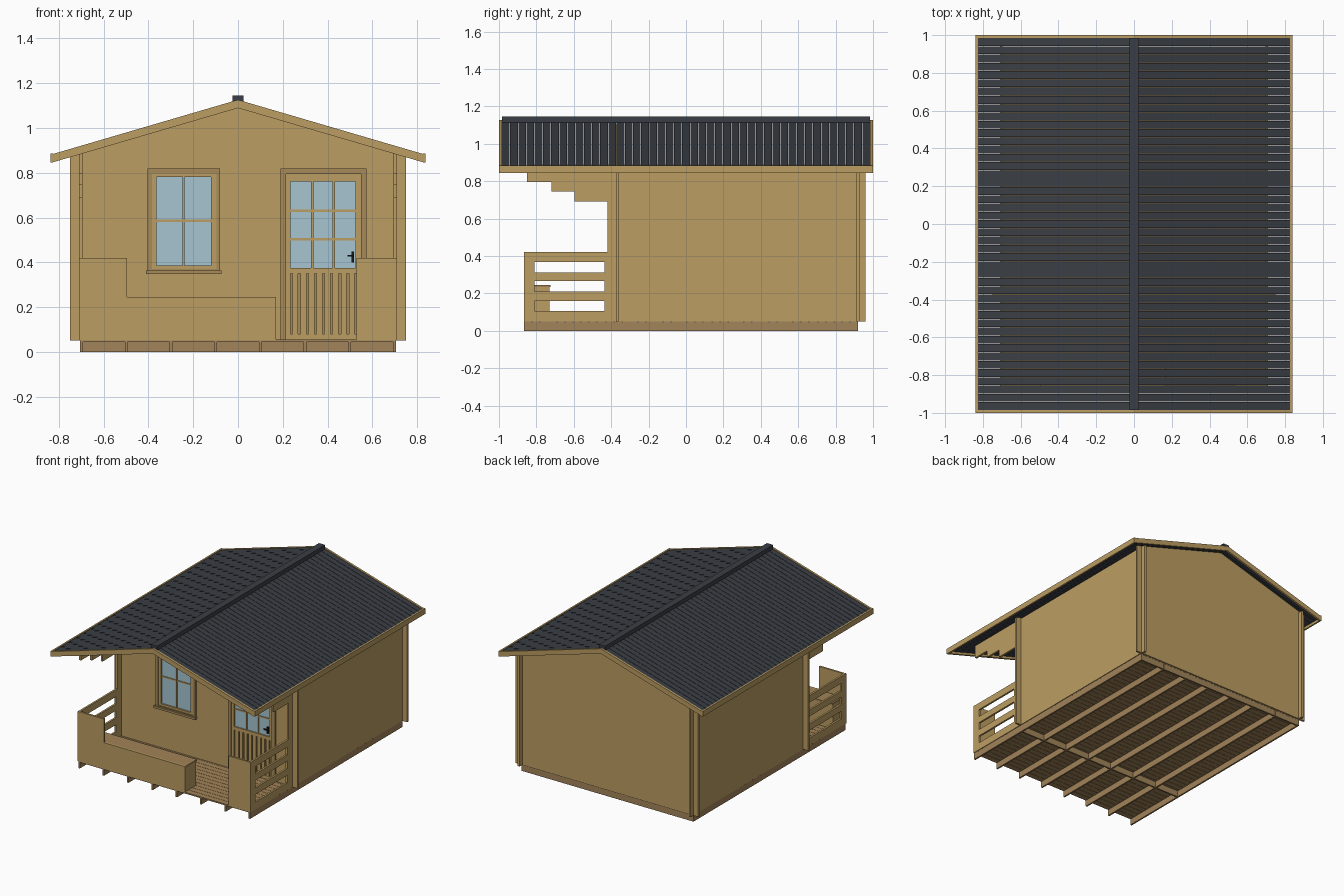
import bpy, bmesh
from mathutils import Matrix, Vector

if "Cube" in bpy.data.objects:
    bpy.data.objects.remove(bpy.data.objects["Cube"])


def material(name, rgb):
    m = bpy.data.materials.new(name)
    m.diffuse_color = (*rgb, 1)
    m.use_nodes = True
    m.node_tree.nodes["Principled BSDF"].inputs["Base Color"].default_value = m.diffuse_color
    return m


WOOD = material("wood", (0.50, 0.34, 0.125))
TRIM = material("trim_wood", (0.39, 0.26, 0.10))
DECK = material("deck_wood", (0.36, 0.23, 0.10))
ROOF = material("roof_dark", (0.042, 0.048, 0.058))
GLASS = material("glass", (0.38, 0.56, 0.64))
BLACK = material("black_metal", (0.01, 0.01, 0.012))


def add(name, mesh, mat):
    mesh.materials.append(mat)
    ob = bpy.data.objects.new(name, mesh)
    bpy.context.collection.objects.link(ob)
    return ob


def boxes(name, spans, mat):
    """One object from boxes given as (x0, x1, y0, y1, z0, z1)."""
    bm = bmesh.new()
    for x0, x1, y0, y1, z0, z1 in spans:
        c = Vector((x0 + x1, y0 + y1, z0 + z1)) / 2
        size = Matrix.Diagonal((x1 - x0, y1 - y0, z1 - z0, 1))
        bmesh.ops.create_cube(bm, size=1, matrix=Matrix.Translation(c) @ size)
    mesh = bpy.data.meshes.new(name)
    bm.to_mesh(mesh)
    bm.free()
    return add(name, mesh, mat)


def rect(u0, u1, v0, v1):
    return [(u0, v0), (u1, v0), (u1, v1), (u0, v1)]


def panel(name, loops, axis, at, thick, mat):
    """Flat sheet across an axis: first loop is the outline, the rest are holes."""
    cu = bpy.data.curves.new(name, 'CURVE')
    cu.dimensions, cu.fill_mode, cu.extrude = '2D', 'BOTH', thick / 2
    for loop in loops:
        sp = cu.splines.new('POLY')
        sp.points.add(len(loop) - 1)
        for p, (u, v) in zip(sp.points, loop):
            p.co = (u, v, 0, 1)
        sp.use_cyclic_u = True
    tmp = bpy.data.objects.new(name, cu)
    bpy.context.collection.objects.link(tmp)
    dg = bpy.context.evaluated_depsgraph_get()
    mesh = bpy.data.meshes.new_from_object(tmp.evaluated_get(dg))
    bpy.data.objects.remove(tmp)
    bpy.data.curves.remove(cu)
    if axis == 'Y':
        rot, off = Matrix(((1, 0, 0), (0, 0, -1), (0, 1, 0))), (0, at, 0)
    else:
        rot, off = Matrix(((0, 0, 1), (1, 0, 0), (0, 1, 0))), (at, 0, 0)
    mesh.transform(Matrix.Translation(off) @ rot.to_4x4())
    bm = bmesh.new()
    bm.from_mesh(mesh)
    bmesh.ops.remove_doubles(bm, verts=bm.verts, dist=1e-5)
    bmesh.ops.recalc_face_normals(bm, faces=bm.faces)
    for f in bm.faces:
        f.smooth = False
    bm.to_mesh(mesh)
    bm.free()
    mesh.materials.clear()
    return add(name, mesh, mat)


def repeat(ob, count, dy):
    mod = ob.modifiers.new("Array", 'ARRAY')
    mod.count = count
    mod.use_relative_offset = False
    mod.use_constant_offset = True
    mod.constant_offset_displace = (0, dy, 0)


def chevron(half, top, thick, slope=0.293):
    e = top - slope * half
    return [(-half, e), (-half, e - thick), (0, top - thick),
            (half, e - thick), (half, e), (0, top)]


# Floor frame: joists, cross beams and deck boards
boxes("floor_joists", [(x - .006, x + .006, -.865, .92, 0, .045)
                       for x in [-.699 + i * 1.398 / 7 for i in range(8)]], DECK)
boxes("floor_cross_beams", [(-.693, .693, y, y + .012, 0, .045)
                            for y in (-.372, .907)], DECK)
deck = boxes("deck_boards", [(-.705, .705, -.865, -.8235, .045, .055)], DECK)
repeat(deck, 41, .0436)

# Walls
WIN, DOOR = rect(-.385, -.095, .37, .795), rect(.215, .55, .055, .795)
gable = [(-.75, .05), (.75, .05), (.75, .884), (0, 1.104), (-.75, .884)]
panel("front_wall", [gable, WIN, DOOR], 'Y', -.3675, .015, WOOD)
panel("back_wall", [gable], 'Y', .92, .015, WOOD)
side = [(-.42, .05), (.96, .05), (.96, .89), (-.85, .89), (-.85, .795),
        (-.72, .795), (-.72, .745), (-.595, .745), (-.595, .69), (-.42, .69)]

# Side walls with stepped eave brackets, and porch railings
for s, label in ((-1, "left"), (1, "right")):
    panel(label + "_wall", [side], 'X', s * .7025, .015, WOOD)
    slots = [rect(-.81, -.435, z, z + .055) for z in (.105, .21, .313)]
    panel(label + "_railing", [rect(-.865, -.42, .05, .42)] + slots,
          'X', s * .7025, .014, WOOD)

# Porch front panels and bench
panel("porch_front_left", [[(-.71, .05), (.17, .05), (.17, .245), (-.495, .245),
                            (-.495, .42), (-.71, .42)]], 'Y', -.8585, .014, WOOD)
panel("porch_front_right", [rect(.53, .71, .05, .42)], 'Y', -.8585, .014, WOOD)
boxes("bench_body", [(-.695, .168, -.852, -.73, .055, .233)], WOOD)
boxes("bench_seat", [(-.695, .17, -.852, -.725, .233, .245)], DECK)

# Window
panel("window_frame", [rect(-.405, -.08, .36, .82), WIN], 'Y', -.378, .024, TRIM)
panel("window_sash", [WIN, rect(-.365, -.12, .385, .78)], 'Y', -.374, .02, WOOD)
boxes("window_sill", [(-.412, -.073, -.402, -.37, .348, .364)], TRIM)
boxes("window_glass", [(-.37, -.115, -.372, -.368, .38, .785)], GLASS)
boxes("window_bars", [(-.248, -.238, -.379, -.366, .385, .78),
                      (-.365, -.12, -.378, -.367, .58, .59)], WOOD)

# Door
panel("door_frame", [[(.19, .055), (.215, .055), (.215, .795), (.55, .795),
                      (.55, .055), (.575, .055), (.575, .82), (.19, .82)]],
      'Y', -.378, .024, TRIM)
panel("door_leaf", [DOOR, rect(.235, .525, .375, .76), rect(.235, .53, .08, .35)],
      'Y', -.372, .02, WOOD)
boxes("door_glass", [(.23, .53, -.372, -.368, .37, .765)], GLASS)
boxes("door_bars", [(x - .005, x + .005, -.379, -.366, .375, .76) for x in (.332, .428)]
      + [(.235, .525, -.378, -.367, z - .005, z + .005) for z in (.503, .63)], WOOD)
boxes("door_backing", [(.23, .535, -.369, -.364, .075, .355)], TRIM)
boxes("door_slats", [(.243 + i * .036, .269 + i * .036, -.38, -.368, .08, .35)
                     for i in range(8)], WOOD)
boxes("door_handle", [(.507, .519, -.392, -.38, .40, .448),
                      (.49, .519, -.4, -.392, .425, .433)], BLACK)

# Roof: narrow boards with gaps, ridge cap, barge boards and eave boards
board = panel("roof_boards", [chevron(.826, 1.122, .016)], 'Y', -.9636, .0412, ROOF)
repeat(board, 45, .0438)
boxes("ridge_cap", [(-.025, .025, -.985, .985, 1.112, 1.145)], ROOF)
for y, label in ((-.9925, "front"), (.9925, "back")):
    panel(label + "_barge_board", [chevron(.826, 1.126, .037)], 'Y', y, .015, WOOD)
boxes("eave_boards", [(-.838, -.826, -1, 1, .845, .885),
                      (.826, .838, -1, 1, .845, .885)], WOOD)
